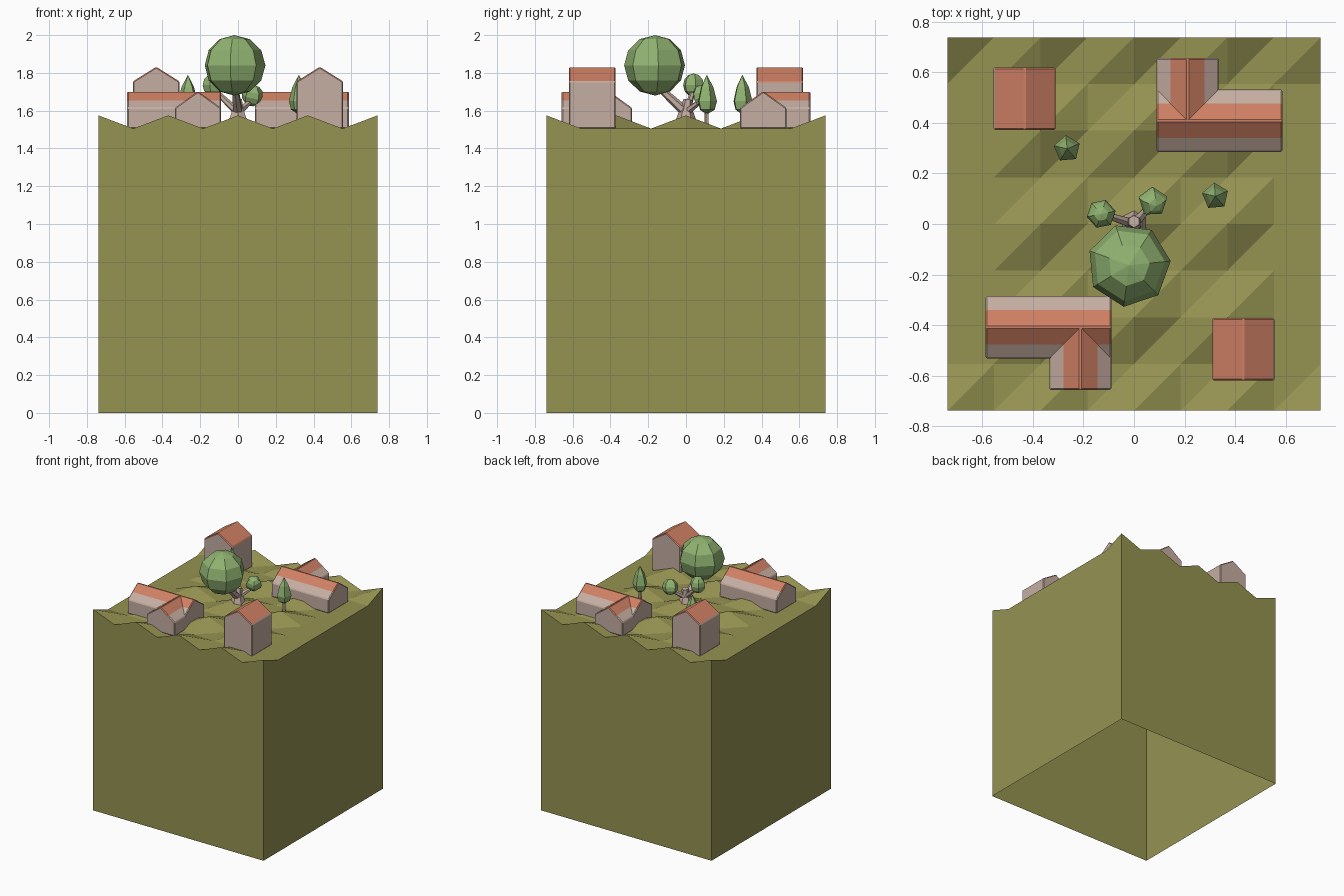
import bpy, bmesh, math
from mathutils import Vector, Matrix

if "Cube" in bpy.data.objects:
    bpy.data.objects.remove(bpy.data.objects["Cube"])


def mat(name, rgb):
    m = bpy.data.materials.new(name)
    m.diffuse_color = (*rgb, 1)
    m.use_nodes = True
    m.node_tree.nodes["Principled BSDF"].inputs["Base Color"].default_value = m.diffuse_color
    return m


GRASS = mat("olive grass", (0.30, 0.29, 0.083))
WALL = mat("pale plaster", (0.56, 0.42, 0.36))
ROOF = mat("terracotta", (0.62, 0.215, 0.127))
LEAF = mat("leaf green", (0.28, 0.45, 0.165))
BARK = mat("pale bark", (0.53, 0.40, 0.34))


def finish(bm, name, mats):
    bmesh.ops.recalc_face_normals(bm, faces=bm.faces)
    me = bpy.data.meshes.new(name)
    bm.to_mesh(me)
    bm.free()
    for m in mats:
        me.materials.append(m)
    ob = bpy.data.objects.new(name, me)
    bpy.context.collection.objects.link(ob)
    return ob


# Ground block: ridged top, four walls, open underneath
def ground():
    bm = bmesh.new()
    n, half, low, high = 8, 0.739, 1.505, 1.575
    step = 2 * half / n

    def height(i, j):
        peak = i % 2 == 0 and j % 2 == 0
        if i in (0, n) and j not in (0, n):
            peak = False
        return high if peak else low

    g = [[bm.verts.new((-half + i * step, -half + j * step, height(i, j)))
          for j in range(n + 1)] for i in range(n + 1)]
    for i in range(n):
        for j in range(n):
            a, b, c, d = g[i][j], g[i + 1][j], g[i + 1][j + 1], g[i][j + 1]
            bm.faces.new((a, b, c))
            bm.faces.new((a, c, d))
    sides = [[g[i][0] for i in range(n + 1)], [g[n][j] for j in range(n + 1)],
             [g[i][n] for i in range(n, -1, -1)], [g[0][j] for j in range(n, -1, -1)]]
    foot = [bm.verts.new((s[0].co.x, s[0].co.y, 0)) for s in sides]
    for k, s in enumerate(sides):
        bm.faces.new([foot[k], foot[(k + 1) % 4]] + s[::-1])
    finish(bm, "ground_block", [GRASS])


# House wing: gabled profile swept along its ridge from p to q
def wing(name, p, q, half, base, eave, ridge, band, turn):
    bm = bmesh.new()
    p, q = Vector((*p, 0)), Vector((*q, 0))
    side = (q - p).normalized().cross(Vector((0, 0, 1))) * half
    # band = fraction of the roof slope, from the ridge, that is tiled
    f, zf = band, ridge + (eave - ridge) * band
    prof = [(-1, base), (1, base), (1, eave)]
    if f < 1:
        prof += [(f, zf), (0, ridge), (-f, zf)]
    else:
        prof += [(0, ridge)]
    prof += [(-1, eave)]
    ends = [[bm.verts.new(e + side * s + Vector((0, 0, z))) for s, z in prof]
            for e in (p, q)]
    bm.faces.new(ends[0])
    bm.faces.new(ends[1][::-1])
    k = len(prof)
    for i in range(k):
        j = (i + 1) % k
        bm.faces.new((ends[0][i], ends[0][j], ends[1][j], ends[1][i]))
    bm.normal_update()
    bmesh.ops.recalc_face_normals(bm, faces=bm.faces)
    for face in bm.faces:
        zs = [v.co.z for v in face.verts]
        face.material_index = int(face.normal.z > 0.2 and min(zs) > zf - 0.002)
    bm.transform(Matrix.Rotation(turn, 4, 'Z'))
    ob = finish(bm, name, [WALL, ROOF])
    b = ob.modifiers.new("soft edges", 'BEVEL')
    b.width = 0.006
    b.segments = 1
    b.limit_method = 'ANGLE'
    b.angle_limit = math.radians(35)


# Leaf ball or spindle: rings of (radius, height), pointed ends
def foliage(name, centre, rings, sides, bottom, top, turn=0.0, tilt=(0, 0)):
    bm = bmesh.new()
    loops = [[bm.verts.new((r * math.cos(turn + 2 * math.pi * k / sides),
                            r * math.sin(turn + 2 * math.pi * k / sides), z))
              for k in range(sides)] for r, z in rings]
    lo, hi = bm.verts.new((0, 0, bottom)), bm.verts.new((0, 0, top))
    for k in range(sides):
        j = (k + 1) % sides
        bm.faces.new((lo, loops[0][j], loops[0][k]))
        bm.faces.new((hi, loops[-1][k], loops[-1][j]))
        for a, b in zip(loops, loops[1:]):
            bm.faces.new((a[k], a[j], b[j], b[k]))
    bm.transform(Matrix.Translation(centre) @ Matrix.Rotation(tilt[0], 4, 'X')
                 @ Matrix.Rotation(tilt[1], 4, 'Y'))
    finish(bm, name, [LEAF])


def ball(name, centre, r, rz, sides, turn, tilt=(0, 0)):
    rings = [(r * math.sin(math.pi * t / 6), -rz * math.cos(math.pi * t / 6))
             for t in range(1, 6)]
    foliage(name, centre, rings, sides, -rz, rz, turn, tilt)


# Tapered trunk or branch between two points
def branch(name, a, b, ra, rb, sides=6):
    a, b = Vector(a), Vector(b)
    bm = bmesh.new()
    d = b - a
    m = Matrix.Translation((a + b) / 2) @ d.to_track_quat('Z', 'Y').to_matrix().to_4x4()
    bmesh.ops.create_cone(bm, cap_ends=True, segments=sides, radius1=ra, radius2=rb,
                          depth=d.length, matrix=m)
    finish(bm, name, [BARK])


ground()

# Two tall houses and two L-shaped houses, each pair half a turn apart
for tag, turn in (("front", 0), ("back", math.pi)):
    wing(tag + "_tall_house", (0.433, -0.62), (0.433, -0.372), 0.123,
         1.505, 1.755, 1.832, 1.0, turn)
    wing(tag + "_long_wing", (-0.587, -0.409), (-0.09, -0.409), 0.123,
         1.505, 1.615, 1.703, 0.55, turn)
    wing(tag + "_short_wing", (-0.212, -0.658), (-0.212, -0.409), 0.122,
         1.505, 1.615, 1.703, 0.55, turn)

# Central tree: flared root, three limbs, three crowns
branch("tree_root", (0, 0, 1.53), (0, 0, 1.60), 0.062, 0.036)
branch("tree_trunk", (0, 0, 1.58), (0, 0.01, 1.66), 0.036, 0.024)
branch("big_limb", (0, 0, 1.59), (-0.015, -0.14, 1.72), 0.028, 0.018)
branch("left_limb", (0, 0, 1.59), (-0.125, 0.04, 1.71), 0.022, 0.012)
branch("right_limb", (0, 0, 1.59), (0.08, 0.09, 1.66), 0.022, 0.012)
ball("big_crown", (-0.02, -0.163, 1.84), 0.166, 0.16, 7, 0.1)
ball("left_crown", (-0.13, 0.04, 1.735), 0.058, 0.062, 6, 0.2)
ball("right_crown", (0.075, 0.088, 1.68), 0.06, 0.058, 5, 0.3, (0.3, 0.2))

# Two slender cypresses
for i, (x, y) in enumerate(((0.322, 0.11), (-0.265, 0.298))):
    branch("cypress_trunk_%d" % i, (x, y, 1.505), (x, y, 1.61), 0.014, 0.01, 5)
    foliage("cypress_%d" % i, (x, y, 0), [(0.042, 1.605), (0.054, 1.65), (0.035, 1.725)],
            5, 1.58, 1.79, 0.4)
